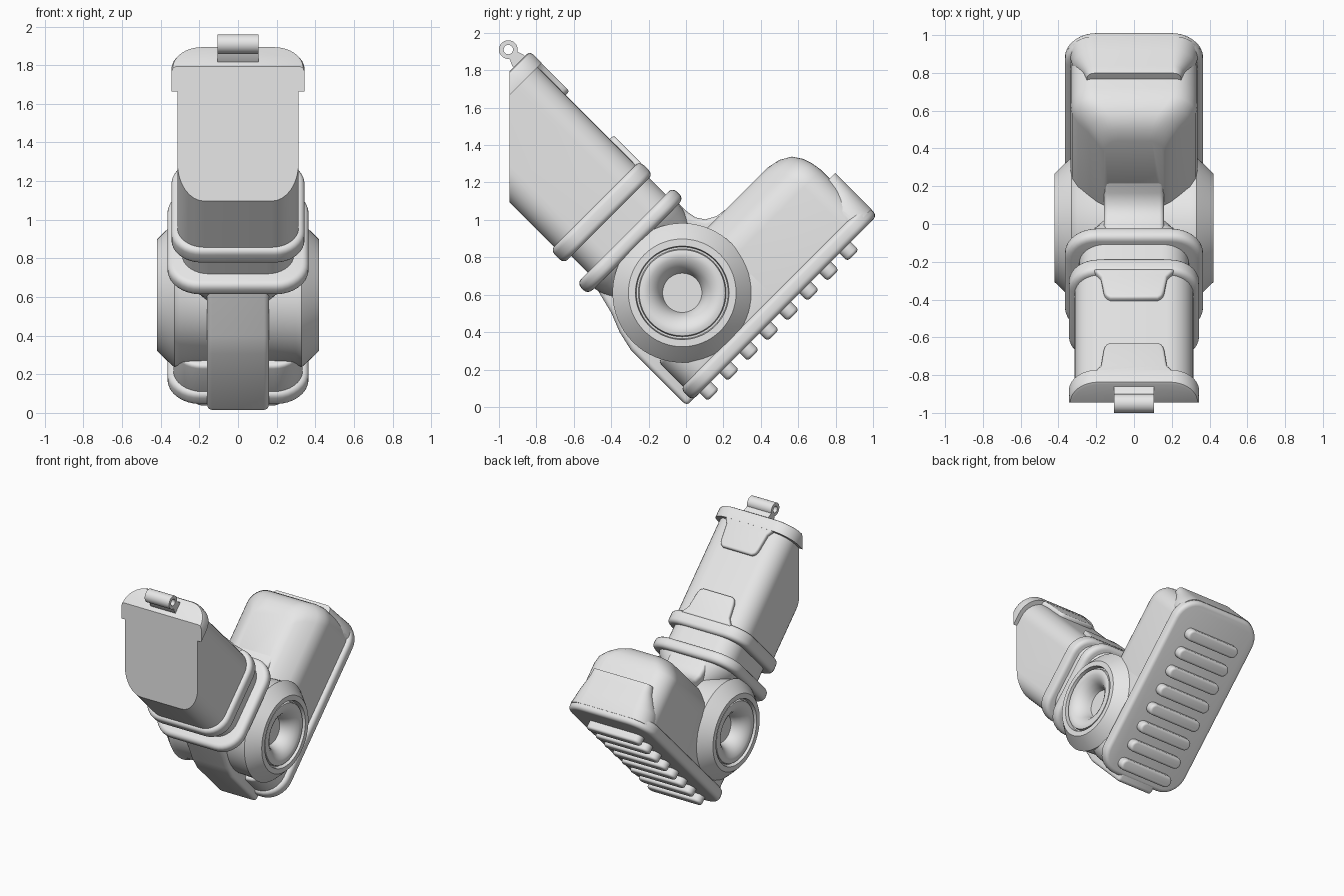
import bpy, bmesh, math
from mathutils import Matrix, Vector

cube = bpy.data.objects.get("Cube")
if cube:
    bpy.data.objects.remove(cube, do_unlink=True)

grey = bpy.data.materials.new("plain grey")
grey.use_nodes = True
grey.diffuse_color = (0.8, 0.8, 0.8, 1)
grey.node_tree.nodes["Principled BSDF"].inputs["Base Color"].default_value = (0.8, 0.8, 0.8, 1)

# Parts are built with the sole flat (y toward the toe, z up the leg), then tilted
TILT = Matrix.Translation((0, -0.02, 0.61)) @ Matrix.Rotation(math.radians(45), 4, 'X')


def finish(name, bm, bevel=0, cut=None):
    """Clean up, optionally slice and round edges, and add as a smooth object."""
    bmesh.ops.recalc_face_normals(bm, faces=bm.faces)
    if cut:
        point, normal = cut
        res = bmesh.ops.bisect_plane(bm, geom=bm.verts[:] + bm.edges[:] + bm.faces[:],
                                     plane_co=point, plane_no=normal, clear_outer=True)
        edges = [g for g in res["geom_cut"] if isinstance(g, bmesh.types.BMEdge)]
        bmesh.ops.holes_fill(bm, edges=edges)
        bmesh.ops.recalc_face_normals(bm, faces=bm.faces)
    if bevel:
        sharp = [e for e in bm.edges if e.is_manifold and e.calc_face_angle() > 0.7]
        bmesh.ops.bevel(bm, geom=sharp, offset=bevel, segments=4, profile=0.5,
                        affect='EDGES', clamp_overlap=True)
    mesh = bpy.data.meshes.new(name)
    bm.to_mesh(mesh)
    bm.free()
    mesh.materials.append(grey)
    obj = bpy.data.objects.new(name, mesh)
    bpy.context.collection.objects.link(obj)
    obj.matrix_world = TILT
    bpy.ops.object.select_all(action='DESELECT')
    obj.select_set(True)
    bpy.context.view_layer.objects.active = obj
    bpy.ops.object.shade_smooth_by_angle(angle=math.radians(35))
    return obj


def loft(name, sections, bevel=0, cut=None):
    """Skin rounded rectangles given as (height, half width, back, front, radius)."""
    bm = bmesh.new()
    rings = []
    for z, hw, y0, y1, r in sections:
        corners = [(hw - r, y1 - r), (r - hw, y1 - r), (r - hw, y0 + r), (hw - r, y0 + r)]
        ring = []
        for i, (cx, cy) in enumerate(corners):
            for k in range(9):
                a = (i + k / 8) * math.pi / 2
                ring.append(bm.verts.new((cx + r * math.cos(a), cy + r * math.sin(a), z)))
        rings.append(ring)
    for lo, hi in zip(rings, rings[1:]):
        for i in range(len(lo)):
            j = (i + 1) % len(lo)
            bm.faces.new((lo[i], lo[j], hi[j], hi[i]))
    bm.faces.new(rings[0])
    bm.faces.new(rings[-1])
    return finish(name, bm, bevel, cut)


def prism(name, points, axis, a, b, bevel=0):
    """Extrude an outline along x (points are y, z) or along y (points are x, z)."""
    bm = bmesh.new()
    place = (lambda p, d: (d, p[0], p[1])) if axis == 'x' else (lambda p, d: (p[0], d, p[1]))
    face = bm.faces.new([bm.verts.new(place(p, a)) for p in points])
    ext = bmesh.ops.extrude_face_region(bm, geom=[face])
    moved = [g for g in ext["geom"] if isinstance(g, bmesh.types.BMVert)]
    bmesh.ops.translate(bm, verts=moved, vec=Vector(place((0, 0), b - a)))
    return finish(name, bm, bevel)


def lathe(name, profile, center=(0, 0), steps=64):
    """Spin (x, radius) points about the x axis through center (y, z)."""
    bm = bmesh.new()
    verts = [bm.verts.new((x, center[0] + r, center[1])) for x, r in profile]
    edges = [bm.edges.new(pair) for pair in zip(verts, verts[1:])]
    bmesh.ops.spin(bm, geom=verts + edges, cent=(0, *center), axis=(1, 0, 0),
                   angle=math.tau, steps=steps, use_duplicate=False)
    bmesh.ops.remove_doubles(bm, verts=bm.verts, dist=0.0005)
    return finish(name, bm)


# Sole and treads
loft("sole", [(-0.445, 0.366, -0.37, 1.03, 0.17), (-0.355, 0.366, -0.37, 1.03, 0.17)], 0.03)
for i in range(8):
    y = -0.27 + i * 0.151
    loft(f"tread_{i + 1}", [(-0.505, 0.23, y - 0.043, y + 0.043, 0.042),
                            (-0.42, 0.23, y - 0.043, y + 0.043, 0.042)], 0.018)

# Foot shell, heel and toe guard
loft("foot_shell", [(-0.4, 0.335, 0.2, 0.99, 0.13), (-0.06, 0.335, 0.2, 0.99, 0.13),
                    (0.0, 0.328, 0.2, 0.98, 0.13), (0.05, 0.295, 0.2, 0.963, 0.13),
                    (0.1, 0.24, 0.22, 0.93, 0.12), (0.135, 0.195, 0.24, 0.87, 0.1),
                    (0.15, 0.16, 0.25, 0.8, 0.08)])
loft("heel_shell", [(-0.4, 0.335, -0.35, 0.5, 0.15), (-0.17, 0.335, -0.35, 0.5, 0.15)], 0.02)
loft("toe_guard", [(-0.4, 0.345, 0.8, 1.032, 0.13), (-0.3, 0.325, 0.8, 1.032, 0.12),
                   (-0.24, 0.295, 0.8, 1.032, 0.09), (-0.18, 0.265, 0.8, 1.032, 0.06),
                   (-0.125, 0.25, 0.8, 1.032, 0.04)], 0.02)

# Central spine from the heel over the ankle
spine = [(-0.41, -0.445), (-0.41, -0.02), (-0.385, 0.09), (-0.345, 0.19), (-0.3, 0.37),
         (0.325, 0.37), (0.325, 0.29), (0.335, 0.235), (0.365, 0.19), (0.42, 0.16),
         (0.5, 0.148), (0.5, -0.4)]
prism("ankle_spine", spine, 'x', -0.16, 0.16, 0.025)

# Ankle joint drums, with a ringed and dished cap on each side
drum = [(0.1, 0), (0.1, 0.35), (0.3, 0.36), (0.33, 0.373), (0.365, 0.342), (0.42, 0.288),
        (0.42, 0.25), (0.385, 0.245), (0.385, 0.235), (0.41, 0.23), (0.415, 0.21),
        (0.41, 0.185), (0.392, 0.155), (0.365, 0.13), (0.33, 0.113), (0.3, 0.105), (0.3, 0)]
for side, s in (("left", 1), ("right", -1)):
    lathe(f"{side}_ankle_drum", [(s * x, r) for x, r in drum])

# Flare, lower collar and neck
loft("ankle_flare", [(0.05, 0.16, -0.25, 0.25, 0.08), (0.16, 0.18, -0.27, 0.28, 0.1),
                     (0.25, 0.23, -0.29, 0.3, 0.13), (0.32, 0.3, -0.31, 0.32, 0.15),
                     (0.37, 0.33, -0.32, 0.325, 0.16)])
loft("ankle_collar", [(0.35, 0.366, -0.363, 0.363, 0.17), (0.435, 0.366, -0.363, 0.363, 0.17)], 0.033)
loft("neck", [(0.4, 0.29, -0.28, 0.31, 0.14), (0.6, 0.29, -0.28, 0.31, 0.14)])

# Shin, sliced by an upright plane at the front
front_cut = ((0, -0.308, 1.0), (0, -1, 1))
loft("shin", [(0.6, 0.314, -0.31, 0.308, 0.14), (1.45, 0.314, -0.31, 0.308, 0.14)], cut=front_cut)
loft("shin_collar", [(0.558, 0.345, -0.337, 0.337, 0.155), (0.66, 0.345, -0.337, 0.337, 0.155)], 0.03)
loft("knee_cuff", [(1.4, 0.345, -0.337, 0.337, 0.155), (1.47, 0.345, -0.337, 0.337, 0.155),
                   (1.485, 0.337, -0.33, 0.33, 0.15), (1.49, 0.325, -0.32, 0.317, 0.14)], cut=front_cut)


# Tabs on the back of the shin, flared where they meet the bands
def tab(name, base, tip):
    d = 1 if tip > base else -1
    half = [(0.22, base), (0.2, base + d * 0.025), (0.175, base + d * 0.06),
            (0.16, tip - d * 0.05), (0.15, tip - d * 0.015), (0.125, tip)]
    prism(name, half + [(-x, z) for x, z in reversed(half)], 'y', 0.27, 0.336, 0.018)


tab("lower_shin_tab", 0.64, 0.855)
tab("upper_shin_tab", 1.42, 1.188)

# Hinge loop on top
prism("hinge_arm", [(0.215, 1.46), (0.3, 1.46), (0.3, 1.5), (0.285, 1.545), (0.235, 1.545),
                    (0.215, 1.5)], 'x', -0.105, 0.105)
lathe("hinge_loop", [(-0.105, 0.025), (-0.105, 0.05), (0.105, 0.05), (0.105, 0.025),
                     (-0.105, 0.025)], (0.262, 1.577), 32)
